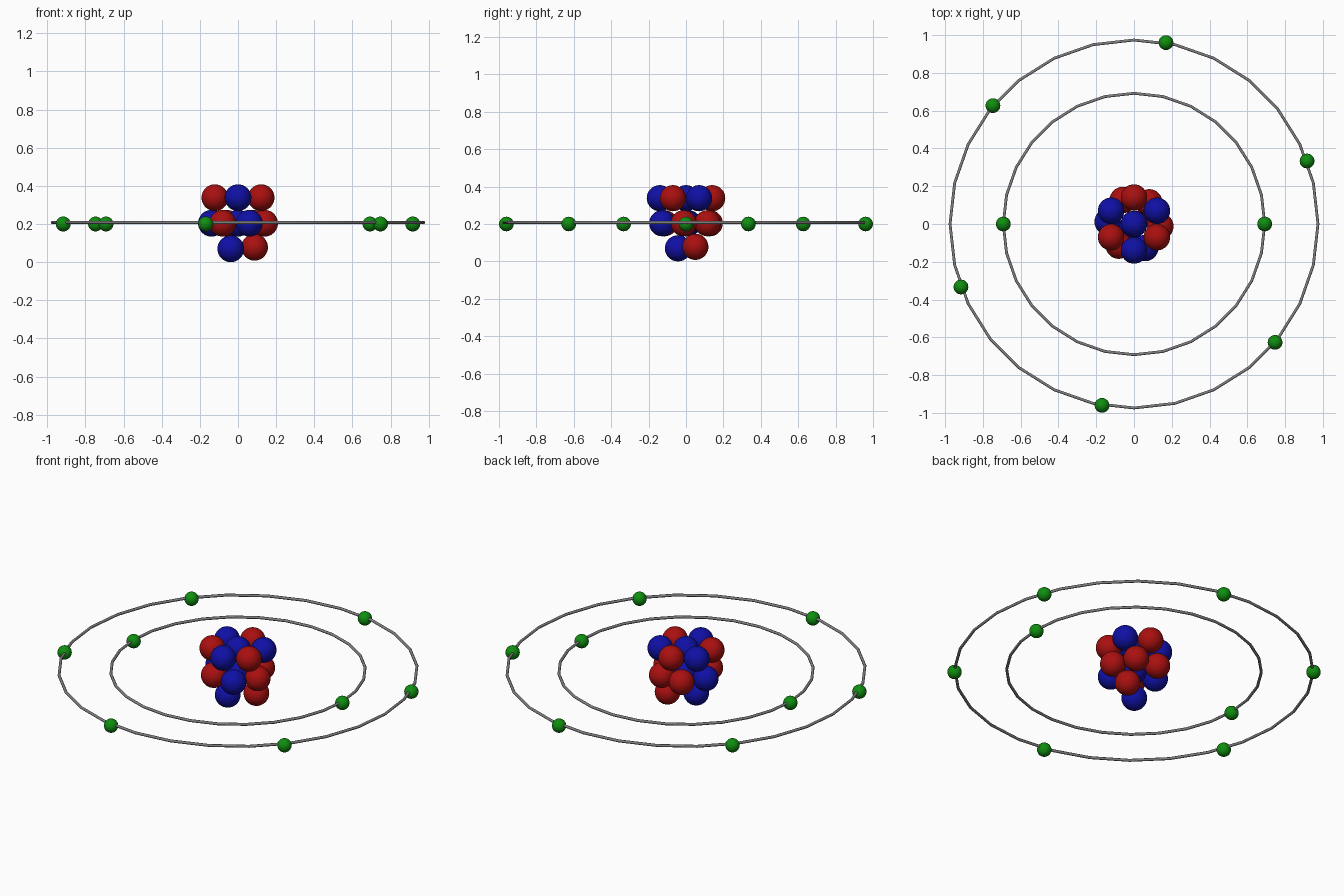
import bpy, bmesh
from math import sin, cos, pi, radians

if "Cube" in bpy.data.objects:
    bpy.data.objects.remove(bpy.data.objects["Cube"])


def material(name, rgb):
    m = bpy.data.materials.new(name)
    m.diffuse_color = (*rgb, 1)
    m.use_nodes = True
    m.node_tree.nodes["Principled BSDF"].inputs["Base Color"].default_value = m.diffuse_color
    return m


RED = material("proton_red", (0.40, 0.005, 0.005))
BLUE = material("neutron_blue", (0.005, 0.005, 0.38))
GREEN = material("electron_green", (0.005, 0.27, 0.005))
GREY = material("orbit_grey", (0.22, 0.22, 0.22))


def finish(bm, name, mat, loc):
    me = bpy.data.meshes.new(name)
    bm.to_mesh(me)
    bm.free()
    me.materials.append(mat)
    ob = bpy.data.objects.new(name, me)
    ob.location = loc
    bpy.context.collection.objects.link(ob)
    return ob


def ball(name, loc, radius, mat):
    bm = bmesh.new()
    bmesh.ops.create_uvsphere(bm, u_segments=32, v_segments=16, radius=radius)
    for f in bm.faces:
        f.smooth = True
    return finish(bm, name, mat, loc)


def orbit(name, radius, z, tube=0.008, sides=28, tube_sides=8):
    # faceted ring swept from a small round section
    bm = bmesh.new()
    loops = []
    for i in range(sides):
        a = 2 * pi * i / sides
        loop = []
        for j in range(tube_sides):
            b = 2 * pi * (j + 0.5) / tube_sides
            r = radius + tube * cos(b)
            loop.append(bm.verts.new((r * cos(a), r * sin(a), tube * sin(b))))
        loops.append(loop)
    for i in range(sides):
        p, q = loops[i], loops[(i + 1) % sides]
        for j in range(tube_sides):
            k = (j + 1) % tube_sides
            bm.faces.new((p[j], q[j], q[k], p[k])).smooth = True
    return finish(bm, name, GREY, (0, 0, z))


def polar(radius, degrees, z):
    a = radians(degrees)
    return (radius * cos(a), radius * sin(a), z)


def nucleon(loc, mat):
    ball("proton" if mat is RED else "neutron", loc, 0.07, mat)


# Nucleus: two packed layers of seven, each a centre ball and a hexagon
layers = [
    (0.338, 30, (BLUE, RED, BLUE, RED, BLUE, RED)),
    (0.204, -5, (RED, RED, RED, BLUE, RED, BLUE)),
]
for z, start, colours in layers:
    nucleon((0, 0, z), BLUE)
    for i, mat in enumerate(colours):
        nucleon(polar(0.14, start + 60 * i, z), mat)

# Nucleus: bottom pair
nucleon((-0.038, -0.043, 0.07), BLUE)
nucleon((0.087, 0.050, 0.078), RED)

# Orbits
orbit("inner_orbit", 0.692, 0.208)
orbit("outer_orbit", 0.974, 0.208)

# Electrons: two on the inner orbit, six on the outer
for i in range(2):
    ball("inner_electron", polar(0.692, 180 * i, 0.2), 0.039, GREEN)
for i in range(6):
    ball("outer_electron", polar(0.975, 20 + 60 * i, 0.2), 0.039, GREEN)
